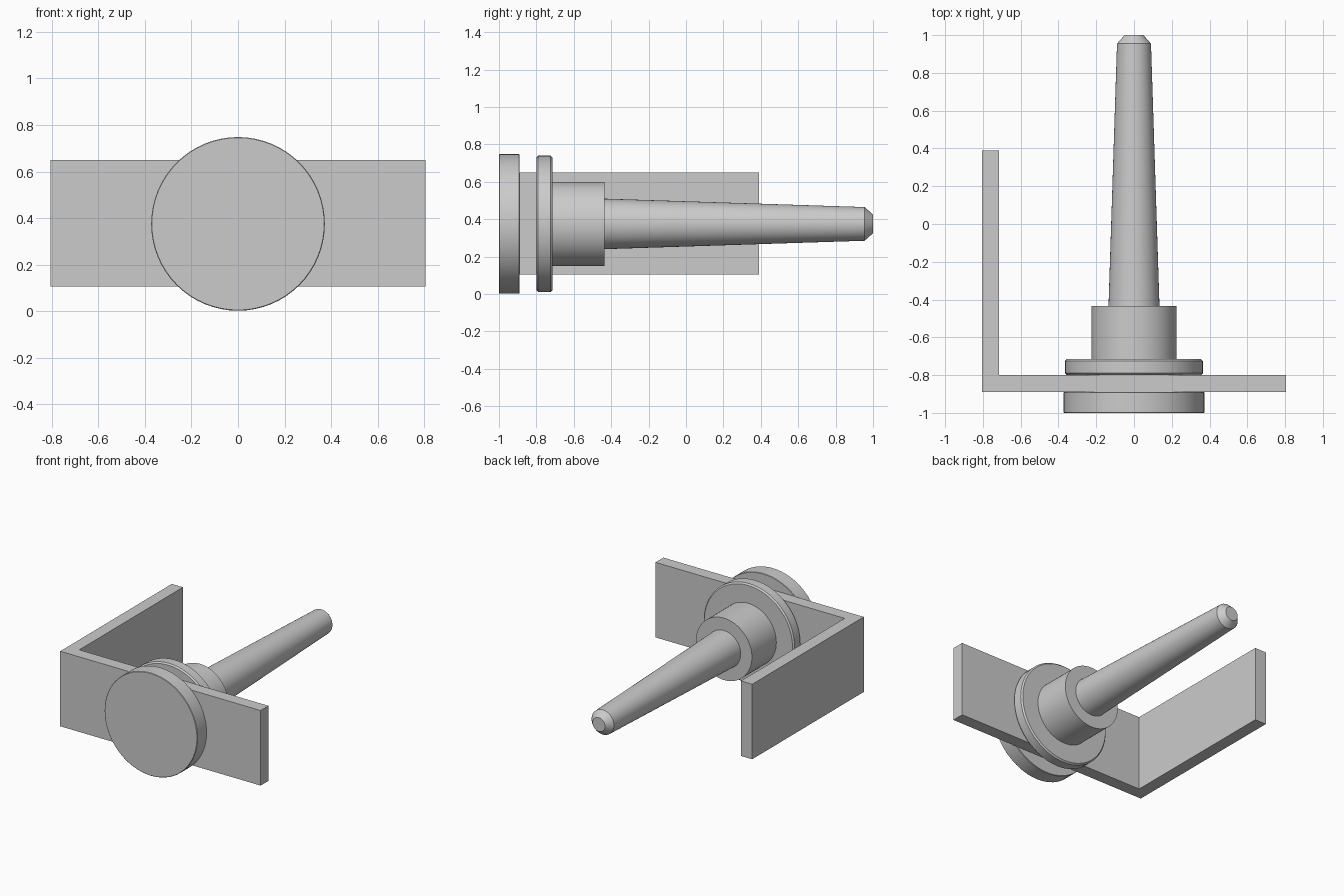
import bpy
import bmesh
from math import radians
from mathutils import Matrix, Vector

cube = bpy.data.objects.get("Cube")
if cube:
    bpy.data.objects.remove(cube)

AXIS_Z = 0.375

grey = bpy.data.materials.new("plain grey")
grey.use_nodes = True
colour = (0.6, 0.6, 0.6, 1)
grey.diffuse_color = colour
grey.node_tree.nodes["Principled BSDF"].inputs["Base Color"].default_value = colour


def finish(name, bm):
    bmesh.ops.recalc_face_normals(bm, faces=bm.faces)
    mesh = bpy.data.meshes.new(name)
    bm.to_mesh(mesh)
    bm.free()
    mesh.materials.append(grey)
    obj = bpy.data.objects.new(name, mesh)
    bpy.context.collection.objects.link(obj)
    return obj


def turned(name, profile):
    """Solid of revolution along y from (radius, y) points, closed at both ends."""
    bm = bmesh.new()
    points = [(0, profile[0][1])] + profile + [(0, profile[-1][1])]
    verts = [bm.verts.new((r, y, AXIS_Z)) for r, y in points]
    edges = [bm.edges.new(pair) for pair in zip(verts, verts[1:])]
    bmesh.ops.spin(bm, geom=verts + edges, cent=(0, 0, AXIS_Z), axis=(0, 1, 0),
                   angle=radians(360), steps=64)
    bmesh.ops.remove_doubles(bm, verts=bm.verts, dist=0.0001)
    obj = finish(name, bm)
    bpy.ops.object.select_all(action="DESELECT")
    obj.select_set(True)
    bpy.context.view_layer.objects.active = obj
    bpy.ops.object.shade_smooth_by_angle(angle=radians(25))


# Round head in front of the bracket
turned("head_disc", [(0.37, -1), (0.373, -0.997), (0.373, -0.893), (0.37, -0.89)])

# Flange clamping the bracket from behind
turned("flange", [(0.355, -0.8), (0.365, -0.79), (0.365, -0.725), (0.355, -0.715)])

# Hub and tapered shaft with a chamfered tip
turned("hub", [(0.225, -0.715), (0.225, -0.435)])
turned("tapered_shaft", [(0.135, -0.435), (0.09, 0.955), (0.05, 1)])

# L-shaped bracket, extruded upward from its plan outline
bm = bmesh.new()
outline = [(-0.805, -0.89), (0.805, -0.89), (0.805, -0.8),
           (-0.715, -0.8), (-0.715, 0.39), (-0.805, 0.39)]
base = bm.faces.new([bm.verts.new((x, y, 0.105)) for x, y in outline])
wall = bmesh.ops.extrude_face_region(bm, geom=[base])["geom"]
bmesh.ops.translate(bm, vec=Vector((0, 0, 0.545)),
                    verts=[v for v in wall if isinstance(v, bmesh.types.BMVert)])
finish("angle_bracket", bm)
